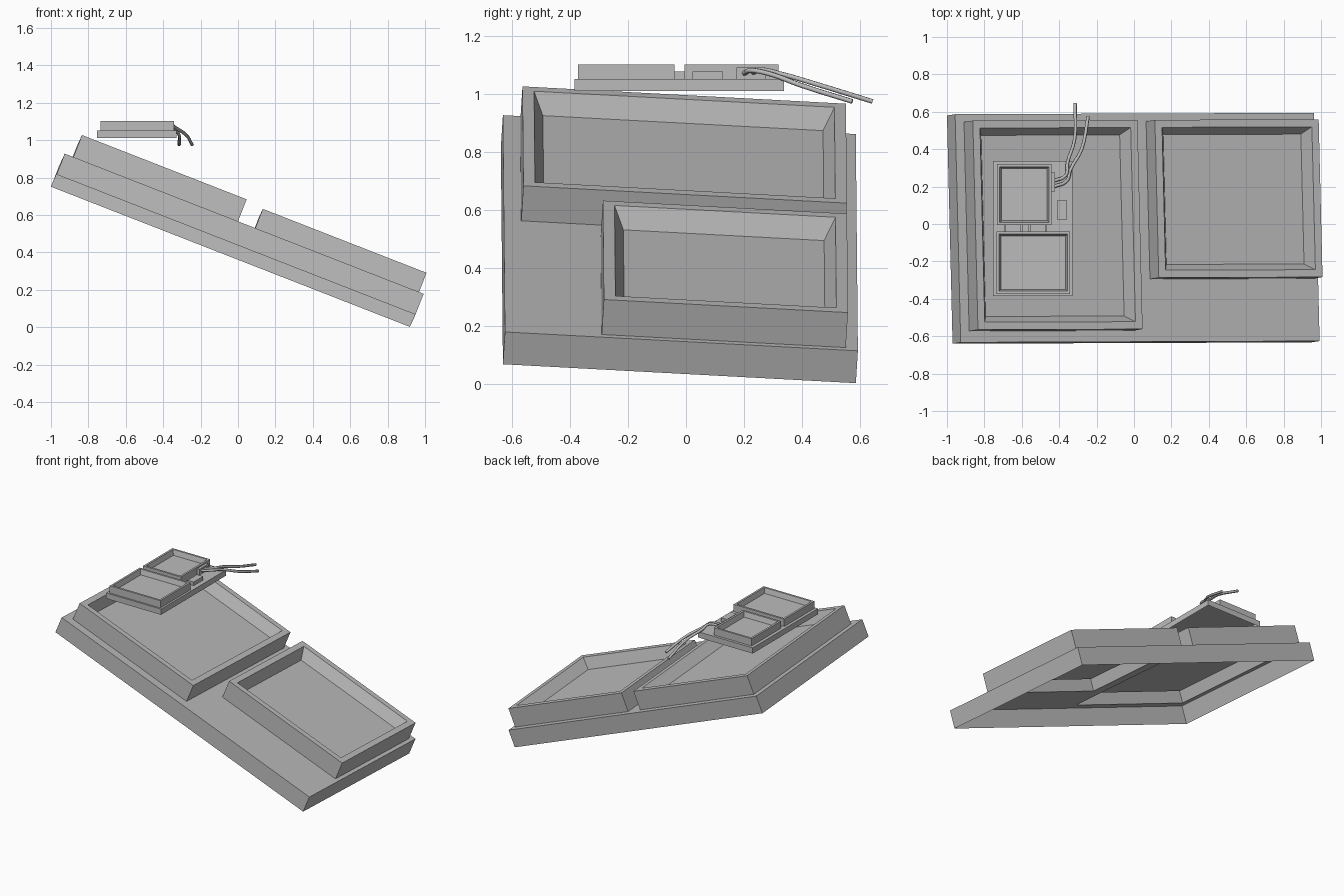
import bpy, bmesh
from mathutils import Vector, Matrix

if "Cube" in bpy.data.objects:
    bpy.data.objects.remove(bpy.data.objects["Cube"])

grey = bpy.data.materials.new("mid_grey")
grey.diffuse_color = (0.5, 0.5, 0.5, 1)
grey.use_nodes = True
grey.node_tree.nodes["Principled BSDF"].inputs["Base Color"].default_value = grey.diffuse_color

# Tilted frame of the big base: u along the length, v across, n up
u = Vector((0.9315, 0.0035, -0.3637)).normalized()
v = Vector((-0.0246, 0.998, 0)); v.z = -(u.x * v.x + u.y * v.y) / u.z
v.normalize()
n = u.cross(v)
TILT = Matrix((u, v, n)).transposed().to_4x4()
TILT.translation = Vector((-0.97, -0.64, 0.816))
FLAT = Matrix.Identity(4)


def finish(name, bm, frame):
    bmesh.ops.remove_doubles(bm, verts=bm.verts, dist=1e-5)
    bm.transform(frame)
    me = bpy.data.meshes.new(name)
    bm.to_mesh(me)
    bm.free()
    me.materials.append(grey)
    ob = bpy.data.objects.new(name, me)
    bpy.context.collection.objects.link(ob)
    return ob


def ring(bm, r, z):
    x0, x1, y0, y1 = r
    return [bm.verts.new((x, y, z)) for x, y in ((x0, y0), (x1, y0), (x1, y1), (x0, y1))]


def band(bm, a, b):
    for i in range(4):
        j = (i + 1) % 4
        bm.faces.new((a[i], a[j], b[j], b[i]))


def inset(r, d):
    return (r[0] + d, r[1] - d, r[2] + d, r[3] - d)


def tray(name, frame, r, z0, z1, rim, taper, depth):
    """Open-bottomed box with a tapered pocket pressed into its top."""
    bm = bmesh.new()
    rings = [ring(bm, r, z0), ring(bm, r, z1), ring(bm, inset(r, rim), z1),
             ring(bm, inset(r, rim + taper), z1 - depth)]
    for a, b in zip(rings, rings[1:]):
        band(bm, a, b)
    bm.faces.new(rings[-1])
    return finish(name, bm, frame)


def shell(name, frame, r, z0, z1, holes=()):
    """Open-bottomed box whose top has rectangular openings."""
    bm = bmesh.new()
    band(bm, ring(bm, r, z0), ring(bm, r, z1))
    xs = sorted({r[0], r[1], *[c for h in holes for c in h[:2]]})
    ys = sorted({r[2], r[3], *[c for h in holes for c in h[2:]]})
    for xa, xb in zip(xs, xs[1:]):
        for ya, yb in zip(ys, ys[1:]):
            cx, cy = (xa + xb) / 2, (ya + yb) / 2
            if not any(h[0] < cx < h[1] and h[2] < cy < h[3] for h in holes):
                bm.faces.new(ring(bm, (xa, xb, ya, yb), z1))
    return finish(name, bm, frame)


# Large tilted base with two trays
T1 = (0.05, 0.995, 0.06, 1.18)
T2 = (1.095, 2.035, 0.335, 1.18)
shell("base_slab", TILT, (0, 2.06, 0, 1.222), 0, 0.12, (T1, T2))
tray("upper_tray", TILT, T1, 0.12, 0.25, 0.04, 0.035, 0.075)
tray("lower_tray", TILT, T2, 0.12, 0.25, 0.04, 0.035, 0.075)

# Small level unit above the upper tray
shell("small_plate", FLAT, (-0.755, -0.328, -0.385, 0.338), 1.012, 1.052)
tray("small_front_tray", FLAT, (-0.735, -0.342, -0.373, -0.04), 1.052, 1.103, 0.014, 0.01, 0.035)
tray("small_back_tray", FLAT, (-0.733, -0.44, -0.006, 0.32), 1.052, 1.103, 0.014, 0.01, 0.035)

# Links between the small trays, side block and cable socket
for i, (x, w) in enumerate(((-0.69, 0.012), (-0.6, 0.012), (-0.56, 0.012), (-0.47, 0.012))):
    shell("link_%d" % i, FLAT, (x - w / 2, x + w / 2, -0.04, -0.006), 1.052, 1.078)
shell("side_block", FLAT, (-0.408, -0.36, 0.022, 0.128), 1.052, 1.078)
shell("cable_socket", FLAT, (-0.44, -0.422, 0.175, 0.275), 1.052, 1.093)

# Cables
CABLES = {
    "cable_left": [(-0.43, 0.23, 1.075), (-0.365, 0.26, 1.085), (-0.355, 0.33, 1.07),
                   (-0.318, 0.45, 1.035), (-0.315, 0.645, 0.975)],
    "cable_right": [(-0.43, 0.2, 1.072), (-0.36, 0.23, 1.082), (-0.34, 0.29, 1.07),
                    (-0.28, 0.4, 1.03), (-0.245, 0.575, 0.975)],
}
for name, pts in CABLES.items():
    cu = bpy.data.curves.new(name, "CURVE")
    cu.dimensions = "3D"
    cu.bevel_depth = 0.009
    cu.bevel_resolution = 1
    cu.resolution_u = 4
    cu.use_fill_caps = True
    sp = cu.splines.new("BEZIER")
    sp.bezier_points.add(len(pts) - 1)
    for p, co in zip(sp.bezier_points, pts):
        p.co = co
        p.handle_left_type = p.handle_right_type = "AUTO"
    cu.materials.append(grey)
    bpy.context.collection.objects.link(bpy.data.objects.new(name, cu))
